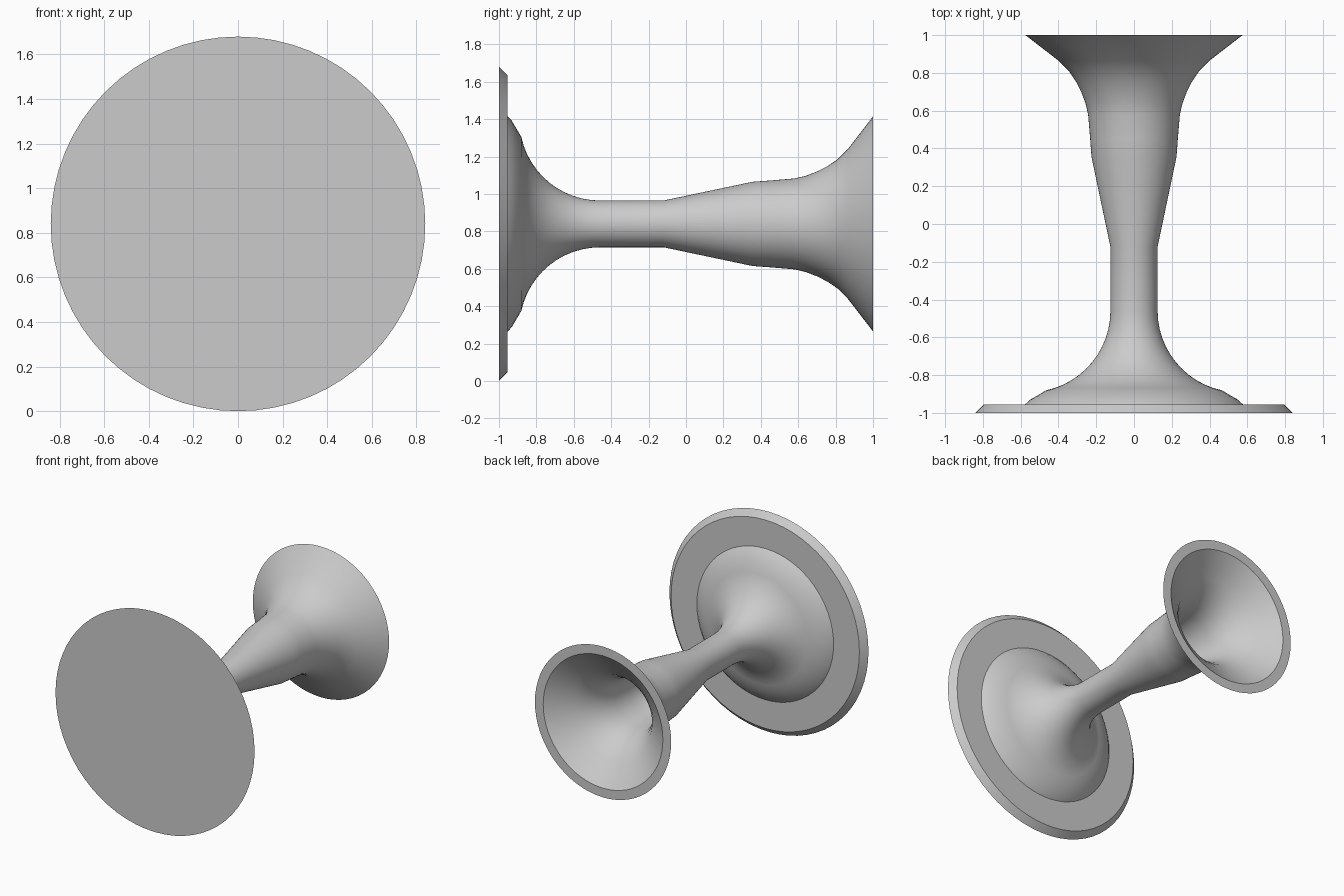
import bpy, bmesh, math
from mathutils import Vector, Matrix

cube = bpy.data.objects.get("Cube")
if cube:
    bpy.data.objects.remove(cube, do_unlink=True)

AXIS_Z = 0.84
SIDES = 64

grey = bpy.data.materials.new("plain grey")
grey.use_nodes = True
colour = (0.6, 0.6, 0.6, 1)
grey.diffuse_color = colour
grey.node_tree.nodes["Principled BSDF"].inputs["Base Color"].default_value = colour


def lathe(name, profile):
    """Spin (radius, y) points around the horizontal axis of the model."""
    bm = bmesh.new()
    verts = [bm.verts.new((r, y, AXIS_Z)) for r, y in profile]
    edges = [bm.edges.new(pair) for pair in zip(verts, verts[1:])]
    bmesh.ops.spin(bm, geom=verts + edges, cent=(0, 0, AXIS_Z), axis=(0, 1, 0),
                   angle=math.tau, steps=SIDES, use_merge=True)
    bmesh.ops.remove_doubles(bm, verts=bm.verts, dist=0.0005)
    bmesh.ops.recalc_face_normals(bm, faces=bm.faces)
    mesh = bpy.data.meshes.new(name)
    bm.to_mesh(mesh)
    bm.free()
    mesh.materials.append(grey)
    obj = bpy.data.objects.new(name, mesh)
    bpy.context.collection.objects.link(obj)
    bpy.ops.object.select_all(action='DESELECT')
    obj.select_set(True)
    bpy.context.view_layer.objects.active = obj
    bpy.ops.object.shade_smooth_by_angle(angle=math.radians(35))
    return obj


# Wide bevelled disc
lathe("base_disc", [(0, -1), (0.84, -1), (0.795, -0.955), (0, -0.955)])

# Flared foot sweeping into the narrow stem
foot = [(0, -0.956), (0.578, -0.956), (0.55, -0.93), (0.515, -0.91)]
for i in range(13):
    a = math.radians(12 + 78 * i / 12)
    foot.append((0.555 - 0.43 * math.sin(a), -0.46 - 0.43 * math.cos(a)))

# Swelling stem and open bell
bell = [(0.125, -0.12), (0.225, 0.355), (0.232, 0.45), (0.243, 0.58), (0.257, 0.64),
        (0.28, 0.7), (0.308, 0.755), (0.345, 0.81), (0.4, 0.865), (0.575, 1)]

# Hollow inside of the bell, closing inside the stem
hollow = [(0.505, 1), (0.345, 0.875), (0.285, 0.815), (0.235, 0.74), (0.205, 0.67),
          (0.188, 0.59), (0.175, 0.45), (0.165, 0.355), (0.09, 0), (0, 0)]
lathe("stem_and_bell", foot + bell + hollow)
